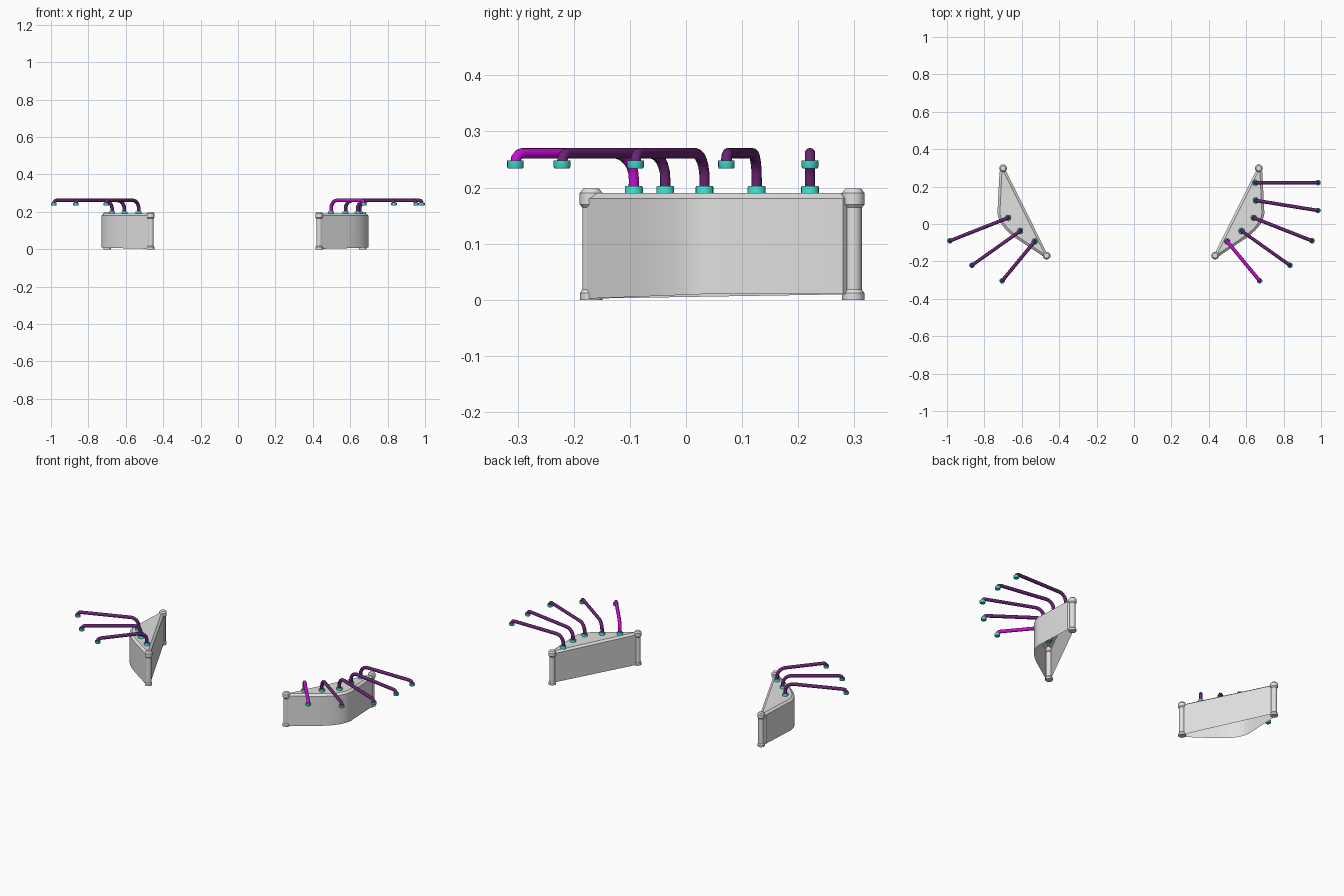
import bpy, bmesh, math
from mathutils import Vector

cube = bpy.data.objects.get("Cube")
if cube:
    bpy.data.objects.remove(cube, do_unlink=True)


def material(name, rgb):
    m = bpy.data.materials.new(name)
    m.use_nodes = True
    m.diffuse_color = (*rgb, 1)
    m.node_tree.nodes["Principled BSDF"].inputs["Base Color"].default_value = (*rgb, 1)
    return m


GREY = material("light grey", (0.75, 0.75, 0.75))
PURPLE = material("dark purple", (0.14, 0.018, 0.17))
MAGENTA = material("magenta", (0.6, 0.003, 0.68))
TEAL = material("turquoise", (0.051, 0.73, 0.63))
MIRROR_X = -0.0165  # plane between the two housings


def side_x(x, side):
    return x if side > 0 else 2 * MIRROR_X - x


def finish(name, bm, mat, angle=35):
    bmesh.ops.recalc_face_normals(bm, faces=bm.faces)
    mesh = bpy.data.meshes.new(name)
    bm.to_mesh(mesh)
    bm.free()
    mesh.materials.append(mat)
    obj = bpy.data.objects.new(name, mesh)
    bpy.context.collection.objects.link(obj)
    bpy.ops.object.select_all(action="DESELECT")
    obj.select_set(True)
    bpy.context.view_layer.objects.active = obj
    bpy.ops.object.shade_smooth_by_angle(angle=math.radians(angle))
    return obj


def lathe(name, x, y, profile, mat, sides=16):
    """Capped turned part from (radius, height) pairs."""
    bm = bmesh.new()
    rings = [[bm.verts.new((x + r * math.cos(math.tau * i / sides),
                            y + r * math.sin(math.tau * i / sides), z))
              for i in range(sides)] for r, z in profile]
    for a, b in zip(rings, rings[1:]):
        for i in range(sides):
            j = (i + 1) % sides
            bm.faces.new((a[i], a[j], b[j], b[i]))
    bm.faces.new(rings[0][::-1])
    bm.faces.new(rings[-1])
    return finish(name, bm, mat)


def housing(name, side):
    """Shell with a flat inner wall, bowed outer wall, bevelled rim, open bottom."""
    a, c, b = Vector((0.585, -0.085)), Vector((0.693, -0.012)), Vector((0.697, 0.06))
    outline = [Vector((0.428, -0.165)), Vector((0.447, -0.177))]
    steps = 12
    for i in range(steps + 1):
        t = i / steps
        outline.append(a * (1 - t) ** 2 + c * 2 * t * (1 - t) + b * t * t)
    outline += [Vector((0.686, 0.28)), Vector((0.661, 0.302))]
    bm = bmesh.new()
    top = [bm.verts.new((side_x(p.x, side), p.y, 0.18)) for p in outline]
    low = [bm.verts.new((side_x(p.x, side), p.y,
                         0.002 + 0.008 * max(0, min(1, (p.y + 0.17) / 0.2))))
           for p in outline]
    for i in range(len(top)):
        j = (i + 1) % len(top)
        bm.faces.new((low[i], low[j], top[j], top[i]))
    lid = bm.faces.new(top)
    bmesh.ops.recalc_face_normals(bm, faces=bm.faces)
    bmesh.ops.inset_region(bm, faces=[lid], thickness=0.013, use_even_offset=True)
    for v in lid.verts:
        v.co.z = 0.19
    return finish(name, bm, GREY, 22)


def pipe(name, start, end, mat):
    """Tube rising from the lid, running level, then turning down."""
    z = 0.261
    s, e = Vector((*start, z)), Vector((*end, z))
    d = (e - s).normalized()
    up = Vector((0, 0, 1))
    points = [Vector((*start, 0.19))]
    for corner, radius, steps, first in ((s, 0.045, 6, True), (e, 0.016, 3, False)):
        inward = d if first else -d
        arc = []
        for i in range(steps + 1):
            t = math.pi / 2 * i / steps
            arc.append(corner + inward * radius * (1 - math.cos(t))
                       - up * radius * (1 - math.sin(t)))
        points += arc if first else arc[::-1]
    points.append(Vector((*end, 0.238)))
    curve = bpy.data.curves.new(name + "_path", "CURVE")
    curve.dimensions = "3D"
    curve.bevel_depth = 0.0095
    curve.bevel_resolution = 3
    spline = curve.splines.new("POLY")
    spline.points.add(len(points) - 1)
    for sp, p in zip(spline.points, points):
        sp.co = (*p, 1)
    path = bpy.data.objects.new(name + "_path", curve)
    bpy.context.collection.objects.link(path)
    bpy.context.view_layer.update()
    mesh = bpy.data.meshes.new_from_object(
        path.evaluated_get(bpy.context.evaluated_depsgraph_get()))
    bm = bmesh.new()
    bm.from_mesh(mesh)
    bpy.data.objects.remove(path, do_unlink=True)
    bpy.data.meshes.remove(mesh)
    finish(name, bm, mat, 50)


POST = [(0.02, 0), (0.02, 0.012), (0.0155, 0.018), (0.0155, 0.164), (0.0205, 0.17),
        (0.0205, 0.19), (0.014, 0.198)]
COLLAR = [(0.016, 0.176), (0.016, 0.2), (0.0145, 0.203)]
NOZZLE = [(0.0135, 0.234), (0.0148, 0.237), (0.0148, 0.248)]

# Pipe runs, front to back: base and tip
RUNS = [((0.498, -0.093), (0.672, -0.304)),
        ((0.575, -0.037), (0.834, -0.221)),
        ((0.64, 0.033), (0.952, -0.09)),
        ((0.651, 0.126), (0.984, 0.072)),
        ((0.648, 0.221), (0.984, 0.221))]

for label, side, count in (("left", 1, 5), ("right", -1, 3)):
    housing(label + "_housing", side)
    for where, x, y in (("front", 0.434, -0.169), ("back", 0.667, 0.298)):
        lathe(f"{label}_{where}_post", side_x(x, side), y, POST, GREY)
    for n, (base, tip) in enumerate(RUNS[:count], 1):
        start = (side_x(base[0], side), base[1])
        end = (side_x(tip[0], side), tip[1])
        mat = MAGENTA if side > 0 and n == 1 else PURPLE
        pipe(f"{label}_pipe_{n}", start, end, mat)
        lathe(f"{label}_collar_{n}", *start, COLLAR, TEAL)
        lathe(f"{label}_nozzle_{n}", *end, NOZZLE, TEAL)
